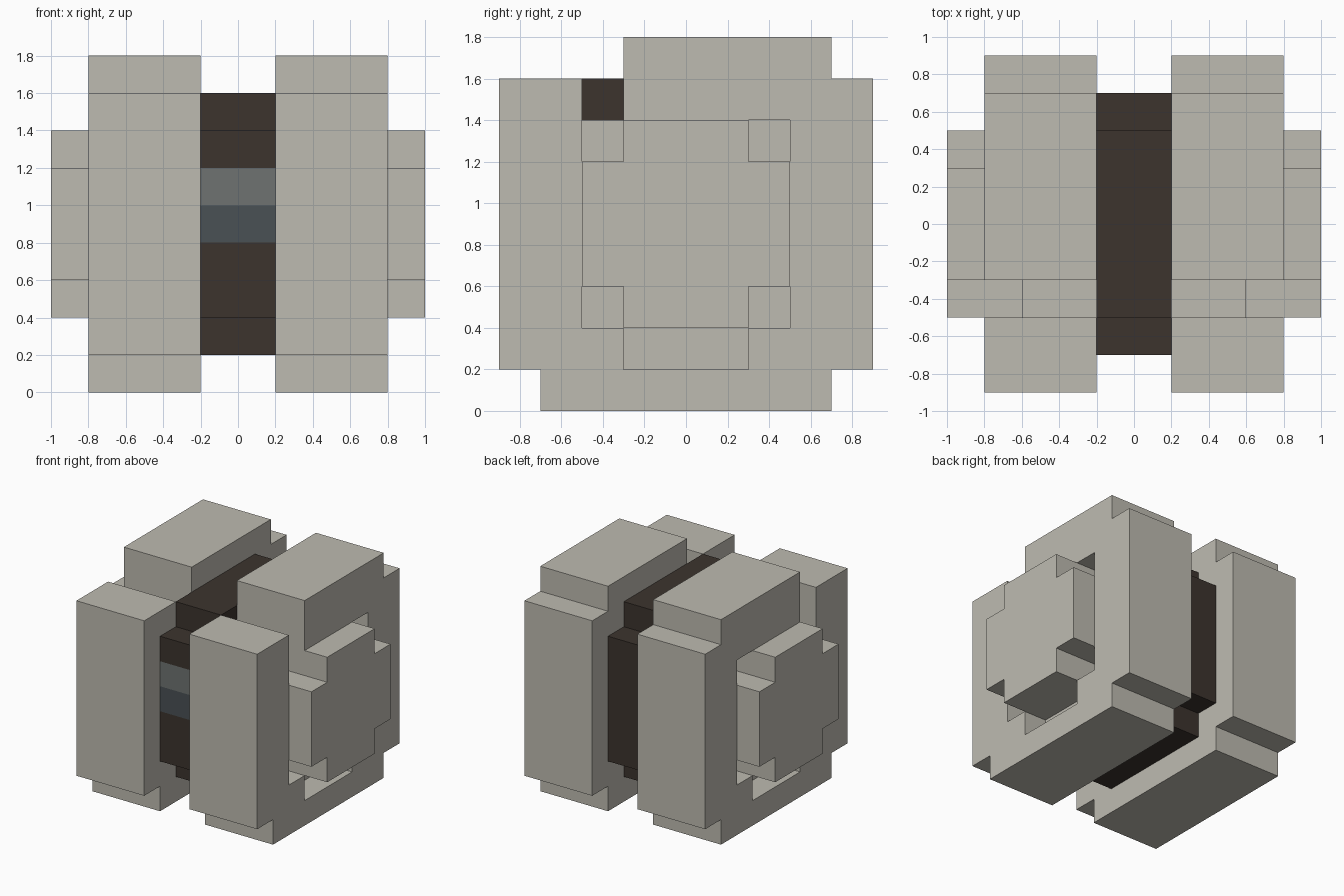
import bpy, bmesh

if "Cube" in bpy.data.objects:
    bpy.data.objects.remove(bpy.data.objects["Cube"])


def material(name, rgb):
    m = bpy.data.materials.new(name)
    m.diffuse_color = (*rgb, 1.0)
    m.use_nodes = True
    m.node_tree.nodes["Principled BSDF"].inputs["Base Color"].default_value = m.diffuse_color
    return m


STONE = material("pale_stone", (0.515, 0.497, 0.440))
DARK = material("dark_brown", (0.045, 0.034, 0.027))
LIGHT_BAND = material("grey_band", (0.156, 0.171, 0.165))
SLATE_BAND = material("slate_band", (0.067, 0.082, 0.089))


def extrude_profile(name, profile, x0, x1, materials, rule=None):
    """Extrude a (y, z) outline along x from x0 to x1."""
    bm = bmesh.new()
    a = [bm.verts.new((x0, y, z)) for y, z in profile]
    b = [bm.verts.new((x1, y, z)) for y, z in profile]
    n = len(profile)
    bm.faces.new(a)
    bm.faces.new(b)
    for i in range(n):
        j = (i + 1) % n
        bm.faces.new((a[i], a[j], b[j], b[i]))
    bmesh.ops.recalc_face_normals(bm, faces=bm.faces)
    if rule:
        for f in bm.faces:
            f.material_index = rule(f.calc_center_median(), f.normal)
    mesh = bpy.data.meshes.new(name)
    bm.to_mesh(mesh)
    bm.free()
    for m in materials:
        mesh.materials.append(m)
    obj = bpy.data.objects.new(name, mesh)
    bpy.context.collection.objects.link(obj)
    return obj


def stepped(half, z0, z1, step):
    """Square outline with one square notch cut from each corner."""
    i, lo, hi = half - step, z0 + step, z1 - step
    return [(-half, lo), (-i, lo), (-i, z0), (i, z0), (i, lo), (half, lo),
            (half, hi), (i, hi), (i, z1), (-i, z1), (-i, hi), (-half, hi)]


# Side slab outline, with a slot open at the top front
outline = [(-.5, 1.6), (-.9, 1.6), (-.9, .2), (-.7, .2), (-.7, 0), (.7, 0),
           (.7, .2), (.9, .2), (.9, 1.6), (.7, 1.6), (.7, 1.8), (-.3, 1.8),
           (-.3, 1.4)]
slab = outline + [(-.5, 1.4)]
# Outer rim shares the outline but has a stepped recess around the cap
rim = outline + [(.5, 1.4), (.5, .4), (.3, .4), (.3, .2),
                 (-.3, .2), (-.3, .4), (-.5, .4)]
cap = stepped(.5, .4, 1.4, .2)

for side, s in (("left", -1), ("right", 1)):
    extrude_profile(side + "_slab", slab, .2 * s, .6 * s, [STONE])
    extrude_profile(side + "_rim", rim, .6 * s, .8 * s, [STONE])
    extrude_profile(side + "_cap", cap, .6 * s, 1.0 * s, [STONE])


# Dark core, its front edge split to carry two coloured bands
def core_colour(c, n):
    if n.y < -0.9 and c.y < -0.6:
        if 1.0 < c.z < 1.2:
            return 1
        if 0.8 < c.z < 1.0:
            return 2
    return 0


core = stepped(.7, .2, 1.6, .2) + [(-.7, 1.2), (-.7, 1.0), (-.7, .8)]
extrude_profile("core", core, -.2, .2, [DARK, LIGHT_BAND, SLATE_BAND], core_colour)
